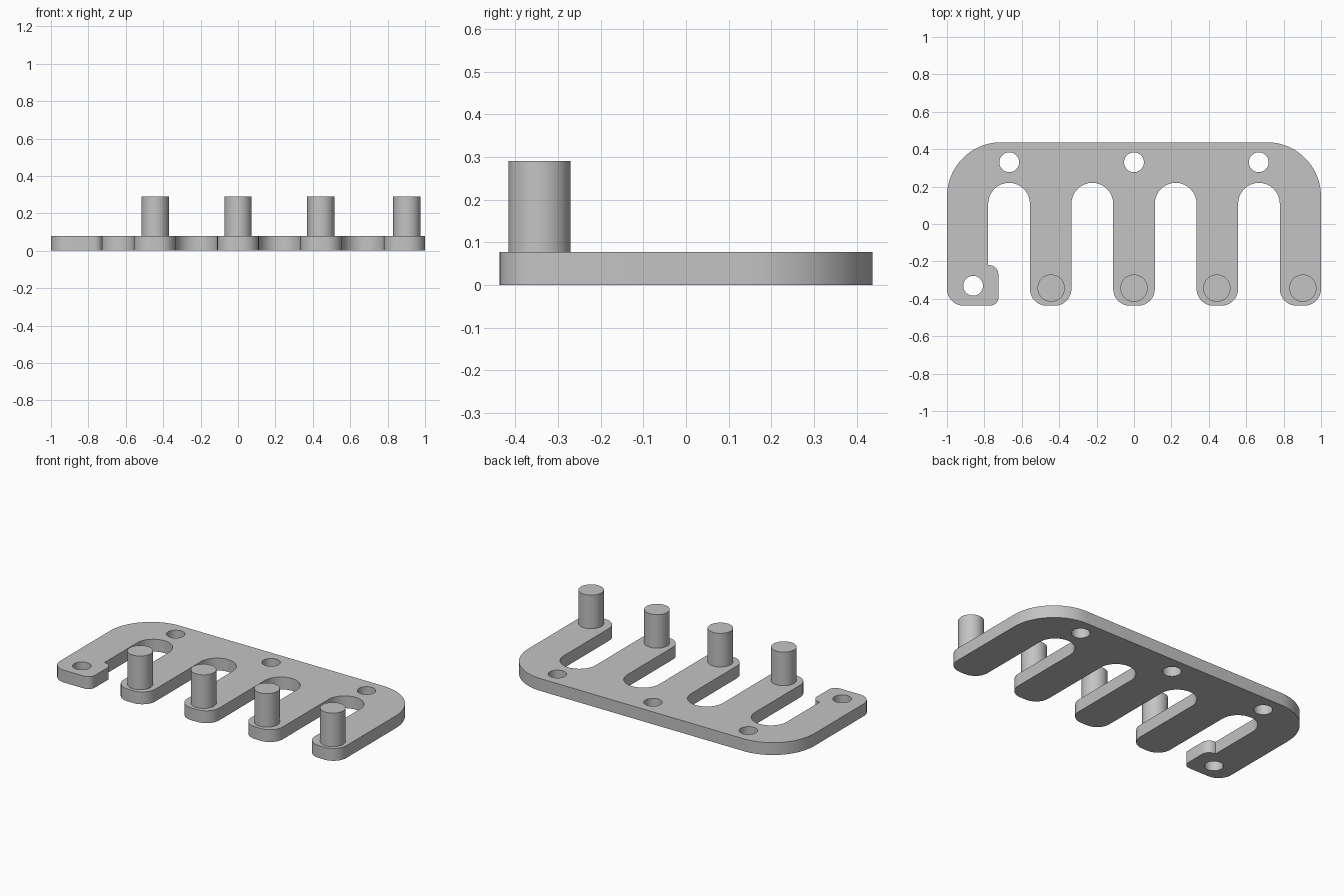
import bpy, bmesh
from math import pi, cos, sin, tan, ceil
from mathutils import Vector

cube = bpy.data.objects.get("Cube")
if cube:
    bpy.data.objects.remove(cube, do_unlink=True)

grey = bpy.data.materials.new("mid grey")
grey.use_nodes = True
GREY = (0.55, 0.55, 0.55, 1)
grey.diffuse_color = GREY
grey.node_tree.nodes["Principled BSDF"].inputs["Base Color"].default_value = GREY

THICK = 0.078
BACK, FRONT = 0.437, -0.437
SLOT_TOP, SLOT_R = 0.22, 0.1115


def rounded(corners):
    """Turn (x, y, radius) corners into an outline with arc fillets."""
    pts = []
    for i, (x, y, r) in enumerate(corners):
        p = Vector((x, y))
        if r == 0:
            pts.append(p)
            continue
        a = (Vector(corners[i - 1][:2]) - p).normalized()
        b = (Vector(corners[(i + 1) % len(corners)][:2]) - p).normalized()
        half = a.angle(b) / 2
        centre = p + (a + b).normalized() * (r / sin(half))
        start = p + a * (r / tan(half)) - centre
        end = p + b * (r / tan(half)) - centre
        sweep = start.angle_signed(end)
        steps = max(8, ceil(r * 70))
        for k in range(steps + 1):
            t = -sweep * k / steps
            pts.append(centre + Vector((start.x * cos(t) - start.y * sin(t),
                                        start.x * sin(t) + start.y * cos(t))))
    return pts


def circle(x, y, r, n=40):
    return [Vector((x + r * cos(2 * pi * k / n), y + r * sin(2 * pi * k / n))) for k in range(n)]


def prism(name, loops, z0, z1):
    """Extrude an outline, with any further loops as holes."""
    bm = bmesh.new()
    edges = []
    for loop in loops:
        vs = [bm.verts.new((p.x, p.y, z0)) for p in loop]
        edges += [bm.edges.new((vs[i - 1], vs[i])) for i in range(len(vs))]
    bmesh.ops.remove_doubles(bm, verts=bm.verts, dist=0.0005)
    bmesh.ops.triangle_fill(bm, use_beauty=True, edges=bm.edges[:])
    ext = bmesh.ops.extrude_face_region(bm, geom=bm.faces[:], use_keep_orig=True)
    moved = [g for g in ext["geom"] if isinstance(g, bmesh.types.BMVert)]
    bmesh.ops.translate(bm, verts=moved, vec=(0, 0, z1 - z0))
    bmesh.ops.recalc_face_normals(bm, faces=bm.faces[:])
    mesh = bpy.data.meshes.new(name)
    bm.to_mesh(mesh)
    bm.free()
    mesh.materials.append(grey)
    ob = bpy.data.objects.new(name, mesh)
    bpy.context.collection.objects.link(ob)
    bpy.ops.object.select_all(action="DESELECT")
    ob.select_set(True)
    bpy.context.view_layer.objects.active = ob
    bpy.ops.object.shade_smooth_by_angle(angle=pi / 6)
    return ob


# Comb plate: hooked end leg, then slots and legs, then the rounded back
corners = [(-1, BACK, 0.29), (-1, FRONT, 0.09),
           (-0.725, FRONT, 0.045), (-0.725, -0.22, 0.05), (-0.78, -0.22, 0)]
for i, x in enumerate((-0.668, -0.223, 0.223, 0.668)):
    left, right = x - SLOT_R, x + SLOT_R
    if i:
        corners.append((left, FRONT, 0.09))
    corners += [(left, SLOT_TOP, SLOT_R), (right, SLOT_TOP, SLOT_R), (right, FRONT, 0.09)]
corners += [(1, FRONT, 0.09), (1, BACK, 0.29)]

# Screw holes along the back and in the hooked leg
holes = [circle(x, y, 0.053) for x, y in ((-0.667, 0.33), (0, 0.33), (0.667, 0.33), (-0.86, -0.33))]
prism("comb_plate", [rounded(corners)] + holes, 0, THICK)

# Upright pins on the leg tips
for i, x in enumerate((-0.443, 0, 0.443, 0.903)):
    prism(f"pin_{i + 1}", [circle(x, -0.343, 0.073)], THICK, 0.29)
